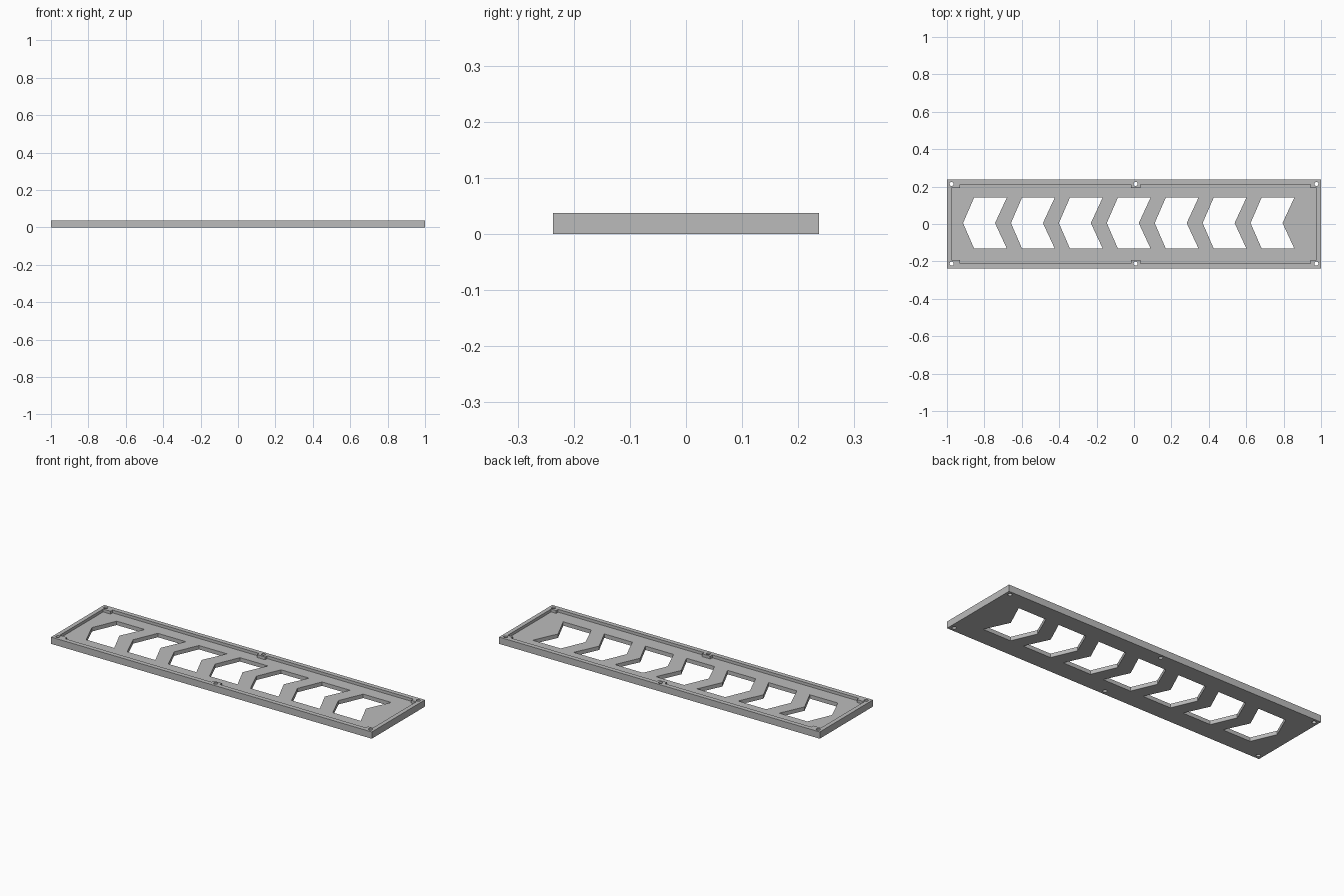
import bpy, bmesh, math

cube = bpy.data.objects.get("Cube")
if cube:
    bpy.data.objects.remove(cube, do_unlink=True)

HEIGHT, FLOOR = 0.038, 0.022
HALF_X, HALF_Y = 1.0, 0.237
RIM_X, RIM_Y, BOSS_Y = 0.976, 0.211, 0.193

grey = bpy.data.materials.new("plain grey")
grey.use_nodes = True
colour = (0.5, 0.5, 0.5, 1)
grey.diffuse_color = colour
grey.node_tree.nodes["Principled BSDF"].inputs["Base Color"].default_value = colour


def prisms(name, outlines, z0, z1):
    """One object made of upright prisms, one for each outline."""
    bm = bmesh.new()
    for outline in outlines:
        face = bm.faces.new([bm.verts.new((x, y, z0)) for x, y in outline])
        top = bmesh.ops.extrude_face_region(bm, geom=[face])["geom"]
        moved = [v for v in top if isinstance(v, bmesh.types.BMVert)]
        bmesh.ops.translate(bm, verts=moved, vec=(0, 0, z1 - z0))
    bmesh.ops.recalc_face_normals(bm, faces=bm.faces)
    mesh = bpy.data.meshes.new(name)
    bm.to_mesh(mesh)
    bm.free()
    mesh.materials.append(grey)
    obj = bpy.data.objects.new(name, mesh)
    bpy.context.collection.objects.link(obj)
    return obj


def cut(target, cutter):
    mod = target.modifiers.new("cut", "BOOLEAN")
    mod.object, mod.operation, mod.solver = cutter, "DIFFERENCE", "EXACT"
    bpy.context.view_layer.objects.active = target
    bpy.ops.object.modifier_apply(modifier=mod.name)
    bpy.data.objects.remove(cutter, do_unlink=True)


def circle(cx, cy, r, n=24):
    turns = [2 * math.pi * i / n for i in range(n)]
    return [(cx + r * math.cos(a), cy + r * math.sin(a)) for a in turns]


# Solid plate
tray = prisms("tray", [[(-HALF_X, -HALF_Y), (HALF_X, -HALF_Y),
                        (HALF_X, HALF_Y), (-HALF_X, HALF_Y)]], 0, HEIGHT)

# Pocket outline leaves the rim plus screw bosses at corners and mid-length
edge = [(-RIM_X, BOSS_Y), (-0.93, BOSS_Y), (-0.93, RIM_Y),
        (-0.016, RIM_Y), (-0.016, BOSS_Y), (0.034, BOSS_Y), (0.034, RIM_Y),
        (0.945, RIM_Y), (0.945, BOSS_Y), (RIM_X, BOSS_Y)]
pocket = edge + [(x, -y) for x, y in reversed(edge)]
cut(tray, prisms("pocket_cutter", [pocket], FLOOR, HEIGHT + 0.02))

# Row of chevron windows and the screw holes, all the way through
chevron = [(-0.914, 0.005), (-0.855, 0.141), (-0.68, 0.141),
           (-0.743, 0.005), (-0.68, -0.131), (-0.855, -0.131)]
openings = [[(x + 0.2562 * i, y) for x, y in chevron] for i in range(7)]
openings += [circle(x, y, 0.011) for x in (-0.975, 0.009, 0.975)
             for y in (-0.212, 0.214)]
cut(tray, prisms("opening_cutter", openings, -0.02, HEIGHT + 0.02))

# Smooth hole walls, sharp everywhere else
bpy.ops.object.select_all(action="DESELECT")
tray.select_set(True)
bpy.context.view_layer.objects.active = tray
bpy.ops.object.shade_smooth_by_angle(angle=math.radians(30))
